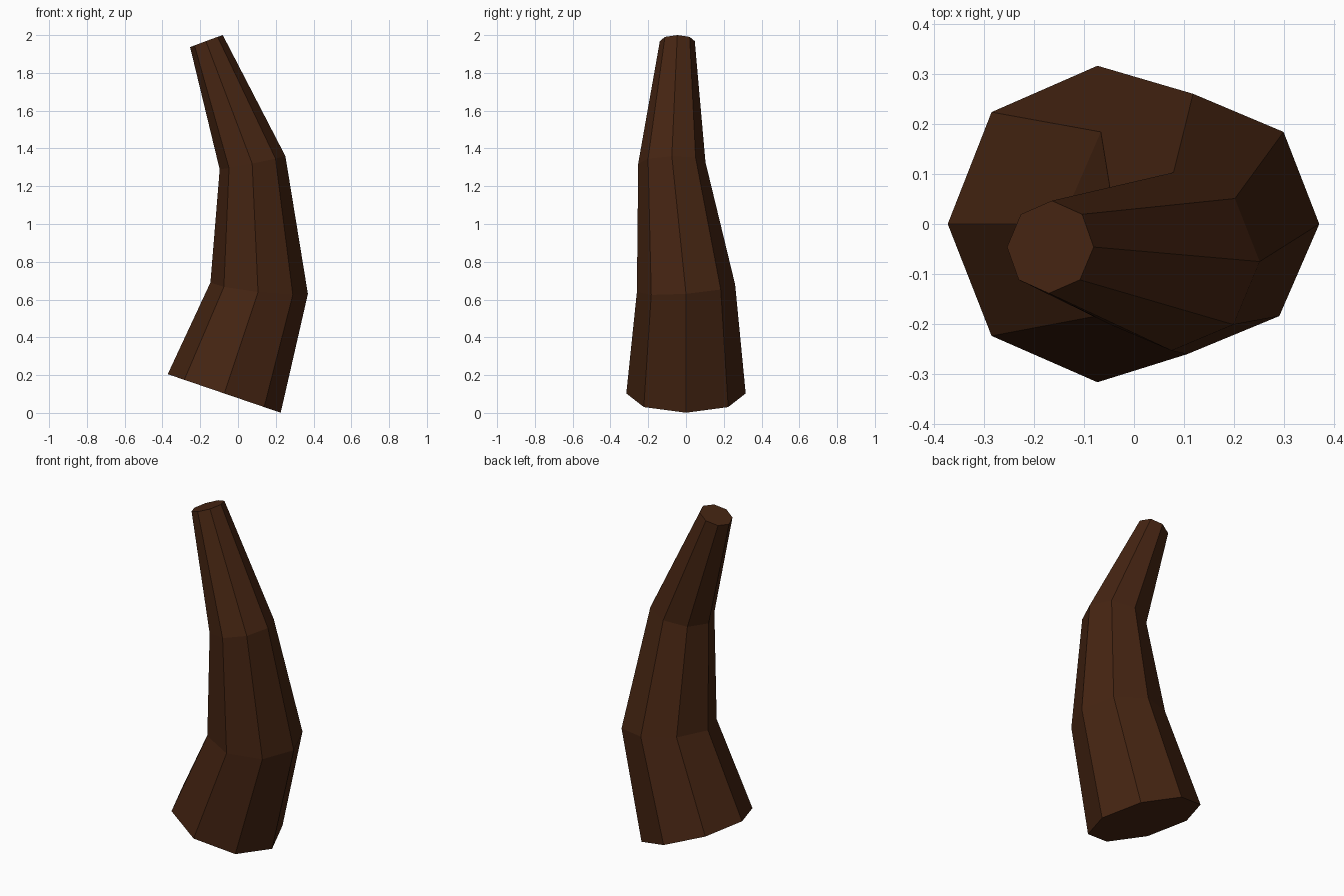
import bpy, bmesh, math
from mathutils import Vector

if "Cube" in bpy.data.objects:
    bpy.data.objects.remove(bpy.data.objects["Cube"])

SIDES = 8
# Each ring: centre, half-axis along x, half-axis along y (tilted octagons)
RINGS = [
    ((-0.073, 0.0, 0.103), (0.299, 0.0, -0.102), (0.0, 0.316, 0.0)),
    ((0.112, 0.0, 0.660), (0.258, 0.0, -0.030), (0.006, 0.260, 0.020)),
    ((0.077, -0.075, 1.324), (0.174, 0.0, 0.035), (0.002, 0.178, 0.004)),
    ((-0.167, -0.046, 1.968), (0.0865, 0.0, 0.032), (0.003, 0.0925, 0.0)),
]

brown = bpy.data.materials.new("dark brown")
brown.diffuse_color = (0.060, 0.018, 0.006, 1)
brown.use_nodes = True
brown.node_tree.nodes["Principled BSDF"].inputs["Base Color"].default_value = brown.diffuse_color

# Bent, tapering trunk with flat end caps
bm = bmesh.new()
loops = []
for c, u, v in RINGS:
    c, u, v = Vector(c), Vector(u), Vector(v)
    angles = [math.tau * i / SIDES for i in range(SIDES)]
    loops.append([bm.verts.new(c + u * math.cos(a) + v * math.sin(a)) for a in angles])
for lo, hi in zip(loops, loops[1:]):
    for i in range(SIDES):
        j = (i + 1) % SIDES
        bm.faces.new((lo[i], lo[j], hi[j], hi[i]))
bm.faces.new(loops[0][::-1])
bm.faces.new(loops[-1])
bmesh.ops.recalc_face_normals(bm, faces=bm.faces)

mesh = bpy.data.meshes.new("trunk")
bm.to_mesh(mesh)
bm.free()
mesh.materials.append(brown)
trunk = bpy.data.objects.new("trunk", mesh)
bpy.context.collection.objects.link(trunk)
